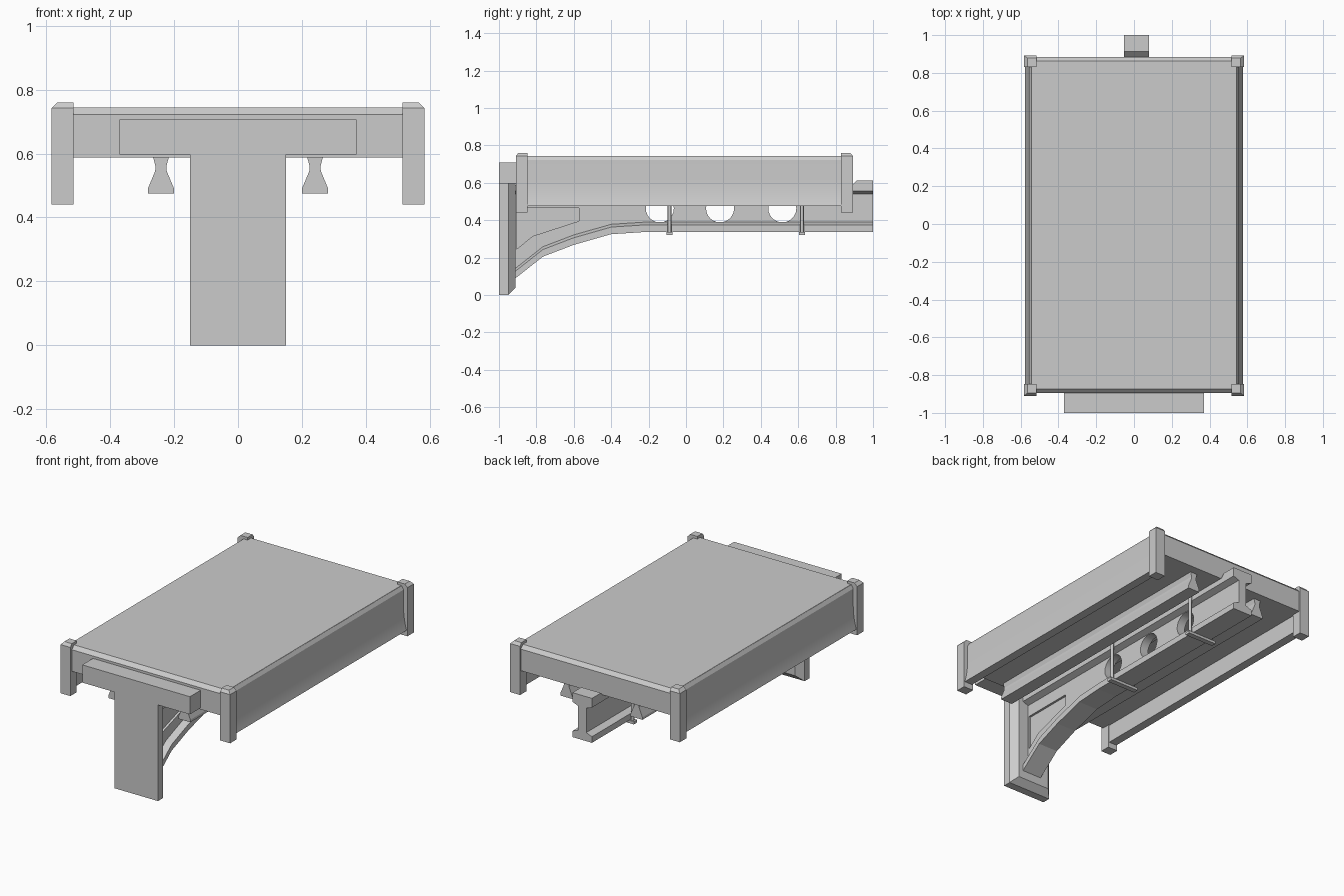
import bpy, bmesh, math

if "Cube" in bpy.data.objects:
    bpy.data.objects.remove(bpy.data.objects["Cube"])


def make_object(name, bm):
    bmesh.ops.recalc_face_normals(bm, faces=bm.faces)
    mesh = bpy.data.meshes.new(name)
    bm.to_mesh(mesh)
    bm.free()
    obj = bpy.data.objects.new(name, mesh)
    bpy.context.collection.objects.link(obj)
    return obj


def loft(name, sections):
    """Skin a list of equal-length closed sections and cap both ends."""
    bm = bmesh.new()
    rings = [[bm.verts.new(p) for p in s] for s in sections]
    n = len(rings[0])
    for a, b in zip(rings, rings[1:]):
        for i in range(n):
            j = (i + 1) % n
            bm.faces.new((a[i], a[j], b[j], b[i]))
    bm.faces.new(rings[0])
    bm.faces.new(rings[-1])
    return make_object(name, bm)


def along_y(name, profile, y0, y1):
    return loft(name, [[(x, y, z) for x, z in profile] for y in (y0, y1)])


def along_x(name, profile, x0, x1):
    return loft(name, [[(x, y, z) for y, z in profile] for x in (x0, x1)])


def rect(x0, x1, y0, y1, z):
    return [(x0, y0, z), (x1, y0, z), (x1, y1, z), (x0, y1, z)]


def box(name, x0, x1, y0, y1, z0, z1):
    return loft(name, [rect(x0, x1, y0, y1, z) for z in (z0, z1)])


def cut(obj, cutter):
    mod = obj.modifiers.new("cut", 'BOOLEAN')
    mod.operation = 'DIFFERENCE'
    mod.solver = 'EXACT'
    mod.object = cutter
    bpy.context.view_layer.objects.active = obj
    bpy.ops.object.modifier_apply(modifier=mod.name)
    bpy.data.objects.remove(cutter)


def smooth(obj, angle=30):
    bpy.ops.object.select_all(action='DESELECT')
    obj.select_set(True)
    bpy.context.view_layer.objects.active = obj
    bpy.ops.object.shade_smooth_by_angle(angle=math.radians(angle))


# Deck slab with chamfered top edge
loft("deck", [
    rect(-0.553, 0.553, -0.895, 0.885, 0.588),
    rect(-0.553, 0.553, -0.895, 0.885, 0.722),
    rect(-0.54, 0.54, -0.873, 0.864, 0.744),
])

# Side panels flaring outward at the bottom
flare = [(0.556 + 0.021 * (i / 8) ** 2, 0.62 - 0.145 * i / 8) for i in range(9)]
panel = [(0.522, 0.475), (0.522, 0.735), (0.543, 0.744), (0.556, 0.722)] + flare
for side, sx in (("left", -1), ("right", 1)):
    smooth(along_y(side + "_side_panel", [(sx * x, z) for x, z in panel], -0.87, 0.86))

# Corner posts, tops chamfered on the outer sides
for side, sx in (("left", -1), ("right", 1)):
    for end, outer, inner in (("front", -0.91, -0.847), ("back", 0.893, 0.83)):
        d = math.copysign(0.014, outer)
        xi, xo = sx * 0.515, sx * 0.583
        loft(f"{end}_{side}_post", [
            rect(xi, xo, inner, outer, 0.44),
            rect(xi, xo, inner, outer, 0.742),
            rect(xi, sx * 0.565, inner, outer - d, 0.76),
        ])

# Rails below the deck
half = [(0.025, 0.59), (0.017, 0.56), (0.018, 0.545), (0.041, 0.49), (0.041, 0.475)]
for side, sx in (("left", -1), ("right", 1)):
    c = sx * 0.241
    prof = [(c + w, z) for w, z in half] + [(c - w, z) for w, z in reversed(half)]
    along_y(side + "_rail", prof, -0.87, 0.83)

# Wall plate with chamfered back edges, and crossbar on top
loft("wall_plate", [
    [(-a, y, z), (a, y, z), (a, y, 0.6), (-a, y, 0.6)]
    for y, a, z in ((-1, 0.15, 0), (-0.95, 0.15, 0), (-0.912, 0.112, 0.038))
])
box("crossbar", -0.37, 0.37, -1, -0.893, 0.597, 0.707)

# Bracket beam: bottom flange follows an arched path
CX = 0.013
path = [(-0.92, 0.083), (-0.765, 0.205), (-0.6, 0.268), (-0.4, 0.325),
        (-0.23, 0.336), (1.0, 0.336)]
section = [(-0.067, 0), (0.067, 0), (0.067, 0.038), (0.028, 0.053),
           (-0.028, 0.053), (-0.067, 0.038)]
loft("bottom_flange", [[(CX + x, y, z + h) for x, h in section] for y, z in path])

# Top flange with a raised stop at the far end
loft("top_flange", [
    [(CX - 0.067, y, t), (CX + 0.067, y, t), (CX + 0.067, y, 0.555),
     (CX + 0.028, y, 0.54), (CX - 0.028, y, 0.54), (CX - 0.067, y, 0.555)]
    for y, t in ((-0.92, 0.588), (0.888, 0.588), (0.912, 0.612), (1.0, 0.612))
])

# Web with round holes and a shallow pocket on each face
web_outline = [(y, z + 0.04) for y, z in path] + [(1.0, 0.55), (-0.92, 0.55)]
web = along_x("web", web_outline, CX - 0.028, CX + 0.028)
for y in (-0.14, 0.182, 0.515):
    ring = [(y + 0.075 * math.cos(a), 0.463 + 0.075 * math.sin(a))
            for a in (2 * math.pi * i / 24 for i in range(24))]
    cut(web, along_x("hole_cutter", ring, CX - 0.1, CX + 0.1))
pocket = [(-0.905, 0.245), (-0.82, 0.315), (-0.573, 0.395), (-0.573, 0.465), (-0.905, 0.465)]
for sx in (-1, 1):
    cut(web, along_x("pocket_cutter", pocket, CX + sx * 0.014, CX + sx * 0.1))
smooth(web)

# Clamps: cross strap under the beam with a rod on each side
for n, y in (("front", -0.088), ("rear", 0.62)):
    box(n + "_clamp_strap", CX - 0.1, CX + 0.1, y - 0.016, y + 0.016, 0.32, 0.337)
    for side, sx in (("left", -1), ("right", 1)):
        x = CX + sx * 0.08
        ring = [(x + 0.01 * math.cos(i * math.pi / 4), y + 0.01 * math.sin(i * math.pi / 4))
                for i in range(8)]
        smooth(loft(f"{n}_{side}_clamp_rod", [[(a, b, z) for a, b in ring] for z in (0.32, 0.59)]), 50)
